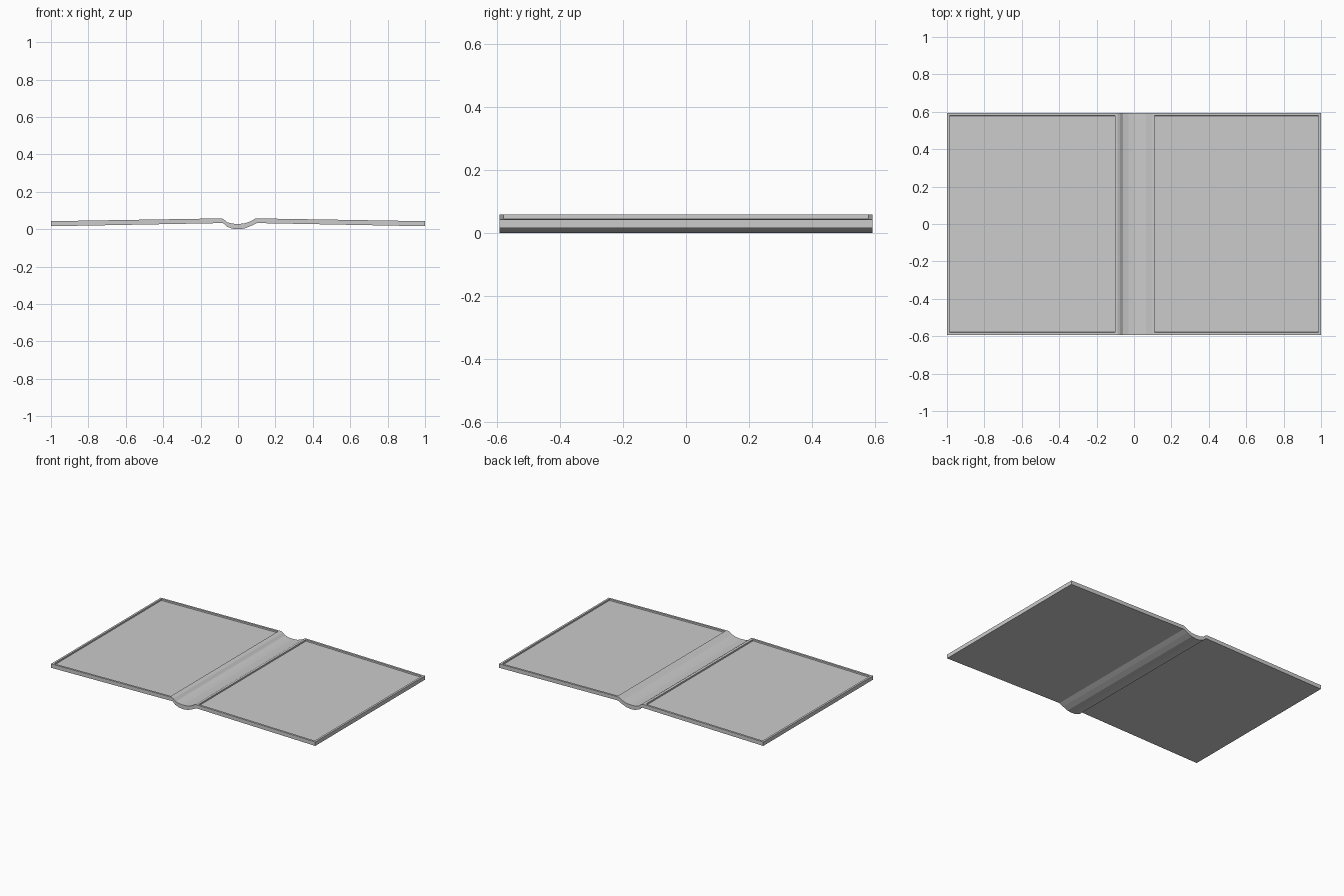
import bpy, bmesh
from mathutils import Vector

if "Cube" in bpy.data.objects:
    bpy.data.objects.remove(bpy.data.objects["Cube"])

HALF_Y = 0.593
RIM, DEPTH = 0.014, 0.010

# cross-section (x, z): covers slope up to the sagging spine between them
top = [(-1, .043), (-.088, .058), (-.075, .052), (-.058, .037), (-.03, .030), (0, .028),
       (.035, .031), (.065, .041), (.095, .058), (1, .043)]
bottom = [(1, .016), (.1, .033), (.07, .018), (.035, .004), (0, 0), (-.03, .003),
          (-.06, .014), (-.08, .033), (-1, .016)]

bm = bmesh.new()
section = bm.faces.new([bm.verts.new((x, -HALF_Y, z)) for x, z in top + bottom])
ext = bmesh.ops.extrude_face_region(bm, geom=[section])
moved = [v for v in ext['geom'] if isinstance(v, bmesh.types.BMVert)]
bmesh.ops.translate(bm, verts=moved, vec=(0, 2 * HALF_Y, 0))
bmesh.ops.recalc_face_normals(bm, faces=bm.faces)
bm.normal_update()

# sunken inner panel with a raised rim on each cover
panels = [f for f in bm.faces if f.normal.z > 0.9 and f.calc_area() > 0.5]
for panel in panels:
    bmesh.ops.inset_region(bm, faces=[panel], thickness=RIM, use_even_offset=True)
    bmesh.ops.inset_region(bm, faces=[panel], thickness=0.0005, use_even_offset=True)
    bmesh.ops.translate(bm, verts=list(panel.verts), vec=Vector((0, 0, -DEPTH)))

mesh = bpy.data.meshes.new("open_book_cover")
bm.to_mesh(mesh)
bm.free()
cover = bpy.data.objects.new("open_book_cover", mesh)
bpy.context.collection.objects.link(cover)
